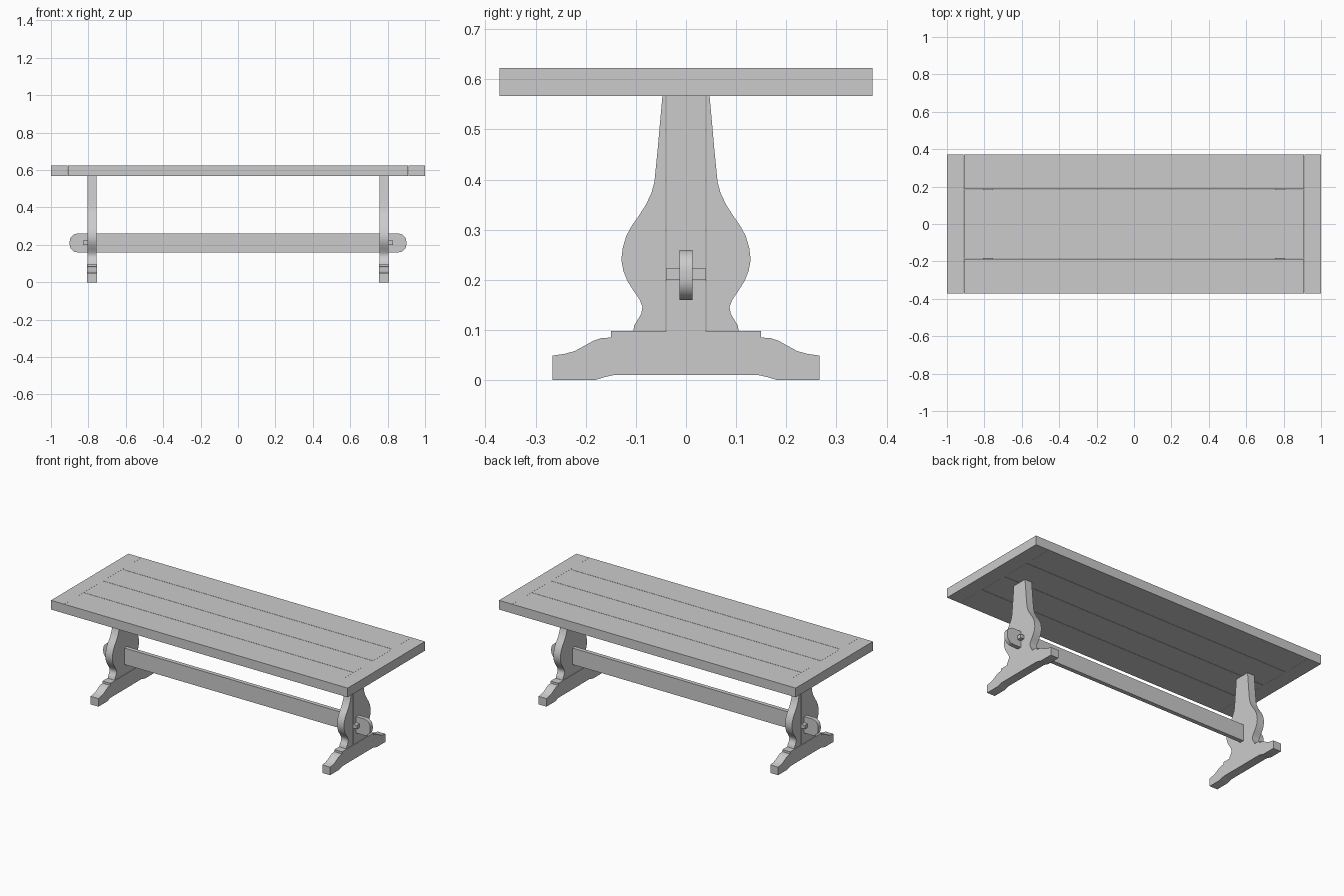
import bpy, bmesh, math
from mathutils import Vector

if "Cube" in bpy.data.objects:
    bpy.data.objects.remove(bpy.data.objects["Cube"])


def prism(name, pts, axis, lo, hi):
    """Extrude a closed 2D outline along x (pts = y,z) or y (pts = x,z)."""
    def place(p, t):
        return Vector((t, p[0], p[1])) if axis == 'x' else Vector((p[0], t, p[1]))
    bm = bmesh.new()
    a = [bm.verts.new(place(p, lo)) for p in pts]
    b = [bm.verts.new(place(p, hi)) for p in pts]
    bm.faces.new(a)
    bm.faces.new(b[::-1])
    n = len(pts)
    for i in range(n):
        bm.faces.new((a[i], b[i], b[(i + 1) % n], a[(i + 1) % n]))
    bmesh.ops.recalc_face_normals(bm, faces=bm.faces[:])
    me = bpy.data.meshes.new(name)
    bm.to_mesh(me)
    bm.free()
    ob = bpy.data.objects.new(name, me)
    bpy.context.collection.objects.link(ob)
    bpy.ops.object.select_all(action='DESELECT')
    ob.select_set(True)
    bpy.context.view_layer.objects.active = ob
    bpy.ops.object.shade_smooth_by_angle(angle=math.radians(30))
    return ob


def box(name, x0, x1, y0, y1, z0, z1):
    return prism(name, [(y0, z0), (y1, z0), (y1, z1), (y0, z1)], 'x', x0, x1)


# Table top: four long planks closed by a board at each end
Z0, Z1, HALF_Y, PLANK_X = 0.567, 0.623, 0.372, 0.91
GAP = 0.001
width = HALF_Y / 2
for i in range(4):
    y0 = -HALF_Y + i * width
    box(f"top_plank_{i + 1}", -PLANK_X, PLANK_X,
        y0 + (GAP if i > 0 else 0), y0 + width - (GAP if i < 3 else 0), Z0, Z1)
box("top_end_board_left", -1, -PLANK_X - 0.0005, -HALF_Y, HALF_Y, Z0, Z1)
box("top_end_board_right", PLANK_X + 0.0005, 1, -HALF_Y, HALF_Y, Z0, Z1)

# Outlines of half a foot and of one shaped cheek of a leg (y, z)
foot_half = [(0.145, 0.010), (0.163, 0.006), (0.182, 0.0), (0.266, 0.0), (0.266, 0.049),
             (0.242, 0.0525), (0.222, 0.058), (0.2, 0.070), (0.184, 0.079),
             (0.168, 0.084), (0.15, 0.085), (0.15, 0.098)]
cheek = [(0.105, 0.098), (0.103, 0.110), (0.096, 0.121), (0.089, 0.133), (0.087, 0.146),
         (0.092, 0.160), (0.105, 0.179), (0.117, 0.198), (0.125, 0.218), (0.129, 0.240),
         (0.126, 0.265), (0.119, 0.288), (0.108, 0.308), (0.094, 0.328), (0.080, 0.350),
         (0.069, 0.373), (0.063, 0.395), (0.057, 0.455), (0.052, 0.512), (0.047, 0.567)]
POST_Y = 0.039

for side, s in (("left", -1), ("right", 1)):
    cx = s * 0.781
    # Foot
    foot = foot_half + [(-y, z) for y, z in reversed(foot_half)]
    prism(f"{side}_foot", foot, 'x', cx - 0.0265, cx + 0.0265)
    # Leg: straight post with a curved cheek on each side
    box(f"{side}_leg_post", cx - 0.024, cx + 0.024, -POST_Y, POST_Y, 0.098, Z0)
    inner = POST_Y + 0.0015
    outline = [(inner, 0.098)] + cheek + [(inner, Z0)]
    for end, m in (("front", -1), ("back", 1)):
        prism(f"{side}_leg_cheek_{end}", [(m * y, z) for y, z in outline],
              'x', cx - 0.0235, cx + 0.0235)
    # Wedge peg locking the stretcher
    xs = sorted((s * 0.805, s * 0.829))
    box(f"{side}_wedge_peg", xs[0], xs[1], -0.040, 0.040, 0.200, 0.223)

# Stretcher with rounded ends passing through both legs
R, SX, SZ0, SZ1 = 0.043, 0.90, 0.160, 0.260
rail = []
for cx, cz, start in ((SX - R, SZ0 + R, -90), (SX - R, SZ1 - R, 0),
                      (-SX + R, SZ1 - R, 90), (-SX + R, SZ0 + R, 180)):
    for k in range(9):
        a = math.radians(start + 90 * k / 8)
        rail.append((cx + R * math.cos(a), cz + R * math.sin(a)))
prism("stretcher", rail, 'y', -0.0125, 0.0125)
